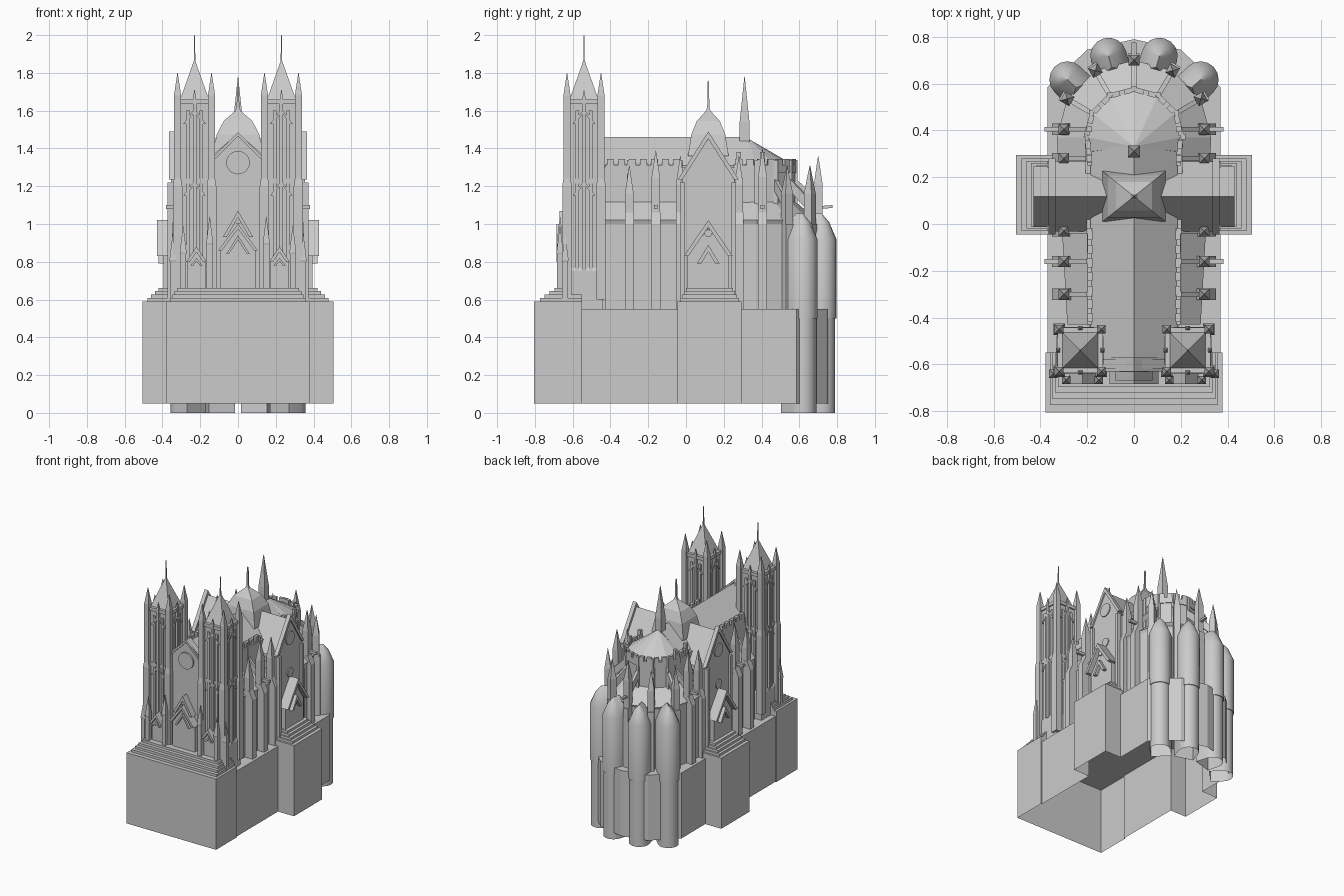
import bpy, bmesh
from math import sin, cos, radians, pi, hypot

if "Cube" in bpy.data.objects:
    bpy.data.objects.remove(bpy.data.objects["Cube"])

parts = {}
CY = 0.37  # centre of the rounded east end


def loft(part, rings, bottom=True):
    bm = parts.setdefault(part, bmesh.new())
    vs = [[bm.verts.new(p) for p in r] for r in rings]
    n = len(vs[0])
    for a, b in zip(vs, vs[1:]):
        for i in range(n):
            bm.faces.new((a[i], a[(i + 1) % n], b[(i + 1) % n], b[i]))
    if bottom:
        bm.faces.new(vs[0][::-1])
    bm.faces.new(vs[-1])


def box(part, x0, x1, y0, y1, z0, z1):
    loft(part, [[(x0, y0, z), (x1, y0, z), (x1, y1, z), (x0, y1, z)] for z in (z0, z1)])


def turned(part, x, y, prof, n=4, rot=pi / 4, sy=1):
    # prof: (half width, z); for squares the half width is measured to the flat
    k = 2 ** 0.5 if n == 4 else 1
    loft(part, [[(x + r * k * cos(rot + 2 * pi * i / n), y + sy * r * k * sin(rot + 2 * pi * i / n), z)
                 for i in range(n)] for r, z in prof])


def prism(part, pts, d0, d1, axis='y'):
    loft(part, [[(u, d, z) if axis == 'y' else (d, u, z) for u, z in pts] for d in (d0, d1)])


def bar(part, p, q, w, p_z, q_z):
    # upright bar between plan points, with its own z range at each end
    dx, dy = q[0] - p[0], q[1] - p[1]
    s = w / 2 / hypot(dx, dy)
    nx, ny = -dy * s, dx * s
    loft(part, [[(a[0] + nx, a[1] + ny, z[0]), (a[0] - nx, a[1] - ny, z[0]),
                 (a[0] - nx, a[1] - ny, z[1]), (a[0] + nx, a[1] + ny, z[1])]
                for a, z in ((p, p_z), (q, q_z))])


def plan(ya, rs, ra, z):
    # straight sides closed by a faceted half circle
    arc = [(ra * cos(radians(a)), CY + ra * sin(radians(a)), z) for a in range(0, 181, 30)]
    return [(rs, ya, z)] + arc + [(-rs, ya, z)]


def chevron(part, c, w, z0, z1, t, d0, d1, axis='y'):
    prism(part, [(c - w, z0), (c, z1), (c + w, z0), (c + w - t, z0), (c, z1 - t * (z1 - z0) / w),
                 (c - w + t, z0)], d0, d1, axis)


def disc(part, c, z, r, d0, d1, axis='y'):
    p = [(c + r * cos(i * pi / 12), z + r * sin(i * pi / 12)) for i in range(24)]
    prism(part, p, d0, d1, axis)


def parapet(p, q):
    # wall with merlons
    bar('parapet', p, q, .022, (1.27, 1.312), (1.27, 1.312))
    n = max(1, round(hypot(q[0] - p[0], q[1] - p[1]) / .055))
    for i in range(n):
        a, b = [[p[k] + (q[k] - p[k]) * (i + f) / n for k in (0, 1)] for f in (.18, .82)]
        bar('parapet', a, b, .022, (1.31, 1.345), (1.31, 1.345))


# hollow plinth, open below, with stepped tops at the entrances
half = [(.378, -.805), (.378, -.55), (.37, -.55), (.37, -.045), (.505, -.045), (.505, .295),
        (.37, .295), (.37, .585), (.2, .745), (0, .79)]
outline = half + [(-x, y) for x, y in half[-2::-1]]
loft('plinth', [[(x, y, z) for x, y in outline] for z in (.05, .55)], bottom=False)
box('entrance_steps', -.378, .378, -.805, -.55, .55, .59)
box('transept_steps', -.505, .505, -.045, .295, .55, .59)
for i in range(4):
    d, z = .02 * (i + 1), .59 + .018 * (i + 1)
    box('entrance_steps', -.372 + d * .6, .372 - d * .6, -.8 + d * 1.3, -.55, .55, z)
    box('transept_steps', -.5 + d, .5 - d, -.04 + d * .5, .29 - d * .5, .55, z)

# nave, choir and rounded end, with lower aisles around
loft('nave_wall', [plan(-.6, .19, .21, z) for z in (.55, 1.3)])
loft('aisles', [plan(-.43, .28, .32, .55), plan(-.43, .28, .32, 1.0),
                plan(-.43, .285, .33, 1.02), plan(-.43, .19, .205, 1.12)])
prism('nave_roof', [(-.185, 1.29), (.185, 1.29), (.185, 1.31), (0, 1.46), (-.185, 1.31)], -.6, .33)
loft('choir_roof', [plan(.31, .185, .195, 1.29), plan(.31, .185, .195, 1.315),
                    [(x * .02, .33 + y * .005, 1.45) for x, y, z in plan(.31, .185, .195, 0)]])
for s in (-1, 1):
    parapet((s * .188, -.43), (s * .188, -.02))
    parapet((s * .188, .25), (s * .2, CY))
apse = [(x, y) for x, y, z in plan(0, .19, .205, 0)][1:-1]
for p, q in zip(apse, apse[1:]):
    parapet(p, q)
    turned('choir_shafts', p[0] * 1.02, p[1] + .003, [(.011, 1.05), (.011, 1.34)])

# side buttresses with pinnacles and flying arches
for s in (-1, 1):
    for y, peak in ((-.3, 1.31), (-.16, 1.39), (-.03, 1.36), (.28, 1.36), (.405, 1.40)):
        x = s * .3
        box('buttress', s * .25, s * .35, y - .024, y + .024, .55, 1.0)
        loft('buttress', [[(x + dx, y + dy, z) for dx, dy in ((-w, -.024), (w, -.024), (w, .024), (-w, .024))]
                          for w, z in ((.05, 1.0), (.023, 1.06))])
        turned('buttress_pinnacle', x, y, [(.023, 1.0), (.023, peak - .15), (.001, peak)])
        bar('flying_arch', (s * .185, y), (x, y), .02, (1.2, 1.25), (1.07, 1.13))
        turned('wall_shafts', s * .192, y, [(.012, 1.05), (.012, 1.38 if y > 0 else 1.34)])
    for y in (-.16, .405):
        box('gargoyle', s * .31, s * .382, y - .01, y + .01, 1.08, 1.1)

# radial buttresses of the rounded end
for a, peak in ((30, 1.31), (60, 1.31), (90, 1.36), (120, 1.31), (150, 1.31)):
    c, s = cos(radians(a)), sin(radians(a))
    P = lambda r: (r * c, CY + r * s)
    bar('radial_buttress', P(.28), P(.36), .045, (.55, 1.0), (.55, 1.0))
    turned('radial_pinnacle', *P(.33), [(.023, .95), (.023, peak - .15), (.001, peak)], 4, radians(a + 45))
    bar('radial_flying_arch', P(.19), P(.33), .02, (1.2, 1.26), (1.06, 1.13))
    if a == 90:
        bar('gargoyle', P(.34), P(.405), .02, (1.08, 1.095), (1.085, 1.1))

# ring of horseshoe chapels with half-cone roofs
for a in (44, 74, 106, 136):
    t = radians(a)
    x, y = .395 * cos(t), .355 + .378 * sin(t)

    def shoe(r, back, z, k=1):
        pts = [(r * cos(i * pi / 8), r * sin(i * pi / 8)) for i in range(-4, 5)] + [(-back, r), (-back, -r)]
        return [(x + k * (u * cos(t) - v * sin(t)), y + k * (u * sin(t) + v * cos(t)), z) for u, v in pts]
    loft('chapel_base', [shoe(.072, .09, 0), shoe(.072, .09, .55)], bottom=False)
    loft('chapel', [shoe(.078, .07, .5), shoe(.078, .07, .92), shoe(.04, .07, 1.01), shoe(.01, .5, 1.055, .1)])

# transept with gabled ends and portals
T = .118
box('transept_wall', -.35, .35, T - .135, T + .135, .6, 1.24)
prism('transept_roof', [(T - .15, 1.22), (T + .15, 1.22), (T, 1.455)], -.345, .345, 'x')
for s in (-1, 1):
    prism('transept_gable', [(T - .14, .6), (T + .14, .6), (T + .14, 1.235), (T, 1.45), (T - .14, 1.235)],
          s * .335, s * .355, 'x')
    chevron('transept_gable', T, .162, 1.235, 1.49, .025, s * .335, s * .365, 'x')
    for z, r in ((1.31, .05), (1.05, .034)):
        disc('transept_rose', T, z, r, s * .35, s * .362, 'x')
    prism('transept_portal', [(T - .11, .6), (T + .11, .6), (T + .11, .83), (T, .98), (T - .11, .83)],
          s * .34, s * .395, 'x')
    chevron('transept_portal', T, .13, .83, 1.02, .025, s * .34, s * .43, 'x')
    chevron('transept_portal', T, .06, .79, .89, .022, s * .34, s * .42, 'x')
    disc('transept_rose', T, .95, .02, s * .39, s * .405, 'x')
    for d in (-.135, .135):
        box('transept_shafts', s * .34, s * .372, T + d - .012, T + d + .012, .6, 1.22)

# crossing roof with needle, and spirelet on the choir
turned('crossing_spire', 0, T, [(.135, 1.36), (.112, 1.475), (.076, 1.545), (.014, 1.6), (.007, 1.62),
                                (.005, 1.75), (.001, 1.76)], sy=.8)
turned('choir_spirelet', 0, .31, [(.026, 1.36), (.026, 1.54), (.001, 1.78)])

# west front between the towers
prism('facade', [(-.14, .6), (.14, .6), (.14, 1.36), (0, 1.48), (-.14, 1.36)], -.62, -.58)
chevron('facade_gable', 0, .14, 1.345, 1.485, .02, -.63, -.57)
disc('facade_rose', 0, 1.325, .062, -.632, -.61)
disc('facade_rose', 0, 1.02, .02, -.66, -.62)

# front portals and their pinnacles
for c, w, z0, z1 in ((0, .105, .86, 1.0), (-.22, .055, .8, .88), (.22, .055, .8, .88)):
    prism('front_portal', [(c - w * .9, .6), (c + w * .9, .6), (c + w * .9, z0), (c, z1 - .02), (c - w * .9, z0)],
          -.655, -.6)
    chevron('front_portal', c, w, z0, z1, .02, -.685, -.6)
    chevron('front_portal', c, w * .6, z0 - .02, z1 - .06, .015, -.675, -.6)
chevron('front_portal', 0, .08, .93, 1.07, .02, -.67, -.6)
for s in (-1, 1):
    for x, peak in ((.15, 1.04), (.29, .99), (.345, .95)):
        y = -.667 if x < .3 else -.64
        turned('portal_pinnacle', s * x, y, [(.016, .6), (.016, peak - .15), (.018, peak - .14), (.001, peak)])

# twin towers
for s in (-1, 1):
    X, Y = s * .23, -.54
    turned('tower', X, Y, [(.1, .55), (.1, .75), (.088, .77), (.088, 1.66)])
    turned('tower_spire', X, Y, [(.078, 1.655), (.012, 1.84), (.004, 1.865), (.003, 1.99), (.001, 2.0)])
    for dx in (-1, 1):
        for dy in (-1, 1):
            turned('tower_corner', X + dx * .09, Y + dy * .09,
                   [(.025, .6), (.025, 1.2), (.019, 1.24), (.019, 1.68), (.001, 1.8)])
    turned('tower_band', X, Y, [(.094, 1.215), (.094, 1.24)])
    turned('tower_band', X, Y, [(.098, 1.635), (.098, 1.66)])
    for fx, fy in ((1, 0), (-1, 0), (0, 1), (0, -1)):
        # paired shafts, gablets and little pinnacles on every face
        for d in (-.035, .035):
            x, y = X + fx * .088 + fy * d, Y + fy * .088 + fx * d
            turned('tower_shafts', x, y, [(.009, .75), (.009, 1.6)])
        turned('tower_shafts', X + fx * .095, Y + fy * .095, [(.009, .75), (.009, 1.66), (.001, 1.71)])
        e = .085 if fx + fy > 0 else -.085
        ax, c, o = ('x', Y, X) if fx else ('y', X, Y)
        for z in (1.15, 1.53):
            chevron('tower_gablets', c, .06, z, z + .08, .014, o + e, o + e * 1.18, ax)

# turn every part into an object
for name, bm in parts.items():
    bmesh.ops.recalc_face_normals(bm, faces=bm.faces)
    me = bpy.data.meshes.new(name)
    bm.to_mesh(me)
    bm.free()
    ob = bpy.data.objects.new(name, me)
    bpy.context.collection.objects.link(ob)
    if name.startswith('chapel'):  # rounded walls
        me.shade_smooth()
        me.set_sharp_from_angle(angle=radians(30))
